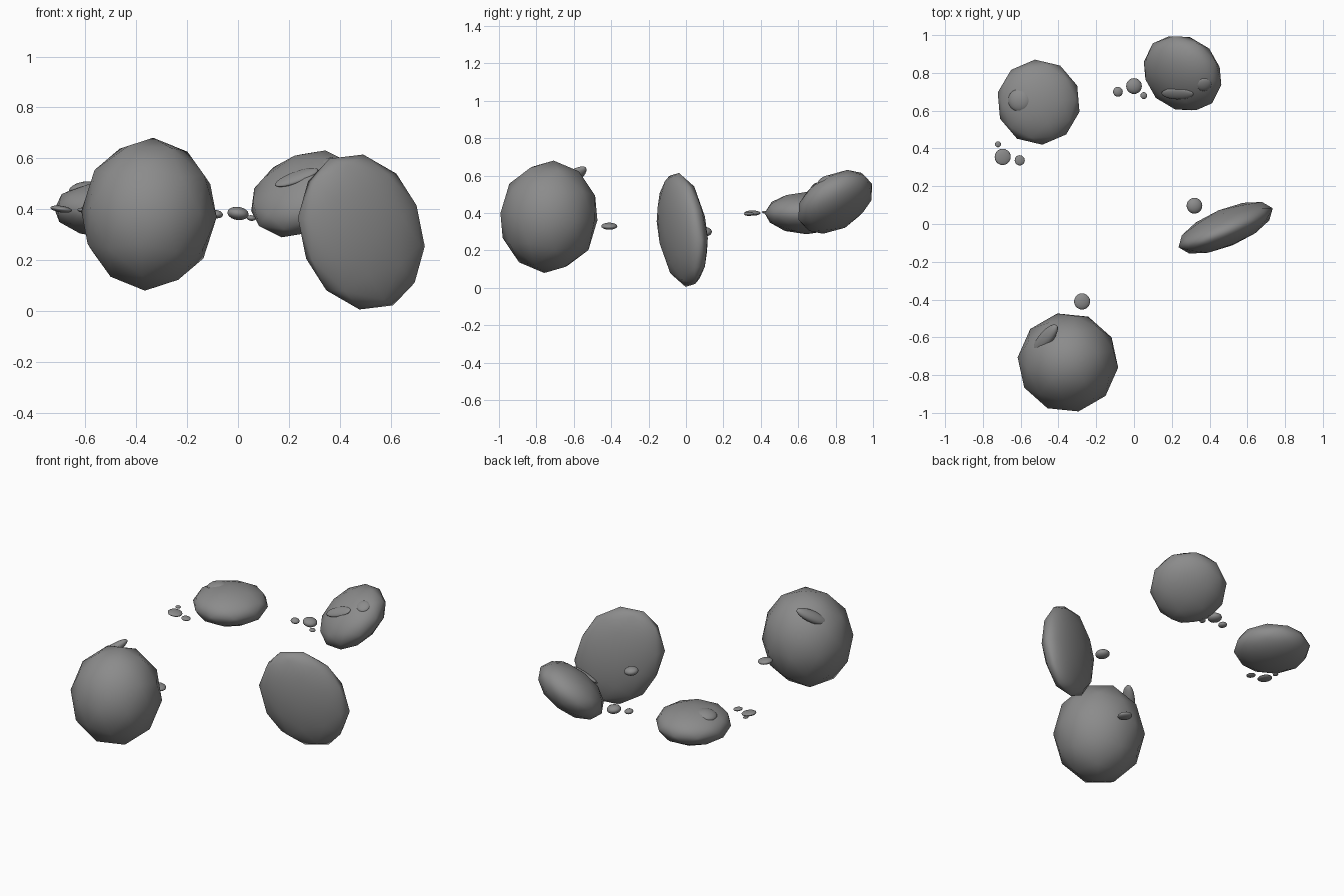
import bpy
from math import radians

stone = bpy.data.materials.new("grey_stone")
stone.diffuse_color = (0.26, 0.26, 0.26, 1)


def rock(name, loc, radii, rot=(0, 0, 0), detail=2):
    """Ellipsoidal stone: scaled, tilted and smooth shaded icosphere."""
    bpy.ops.mesh.primitive_ico_sphere_add(
        subdivisions=detail, radius=1, location=loc,
        rotation=[radians(a) for a in rot])
    ob = bpy.context.object
    ob.name = name
    ob.scale = radii
    ob.data.materials.append(stone)
    bpy.ops.object.shade_smooth()
    return ob


# Four large floating boulders
rock("front_boulder", (-0.35, -0.733, 0.38), (0.268, 0.266, 0.302), (-4, 4, 12))
rock("side_boulder", (0.485, -0.02, 0.31), (0.256, 0.10, 0.322), (4, -26, 20))
rock("back_left_boulder", (-0.505, 0.645, 0.40), (0.222, 0.226, 0.113), (0, 0, 5))
rock("back_right_boulder", (0.257, 0.798, 0.46), (0.224, 0.224, 0.128), (29, -27, 0))

# Chips half sunk in the boulder surfaces
rock("front_boulder_chip", (-0.47, -0.61, 0.588), (0.11, 0.04, 0.03), (-30, -30, 50), 3)
rock("back_left_chip", (-0.605, 0.655, 0.478), (0.062, 0.062, 0.03), (0, -10, 0), 3)
rock("back_right_chip_a", (0.23, 0.69, 0.525), (0.09, 0.035, 0.015), (35, -20, 0), 3)
rock("back_right_chip_b", (0.37, 0.74, 0.578), (0.04, 0.04, 0.016), (29, -10, 30), 3)

# Small flat pebbles drifting beside the boulders: x, y, z, radius, half height
pebbles = [
    (-0.275, -0.41, 0.33, 0.043, 0.018),
    (0.32, 0.097, 0.30, 0.042, 0.026),
    (0.0, 0.73, 0.383, 0.042, 0.026),
    (-0.085, 0.70, 0.38, 0.026, 0.016),
    (0.052, 0.68, 0.365, 0.018, 0.011),
    (-0.695, 0.355, 0.40, 0.043, 0.013),
    (-0.605, 0.337, 0.395, 0.027, 0.010),
    (-0.72, 0.422, 0.405, 0.016, 0.007),
]
for i, (x, y, z, r, h) in enumerate(pebbles):
    rock(f"pebble_{i + 1}", (x, y, z), (r, r, h), (0, 8, 0), 3)
